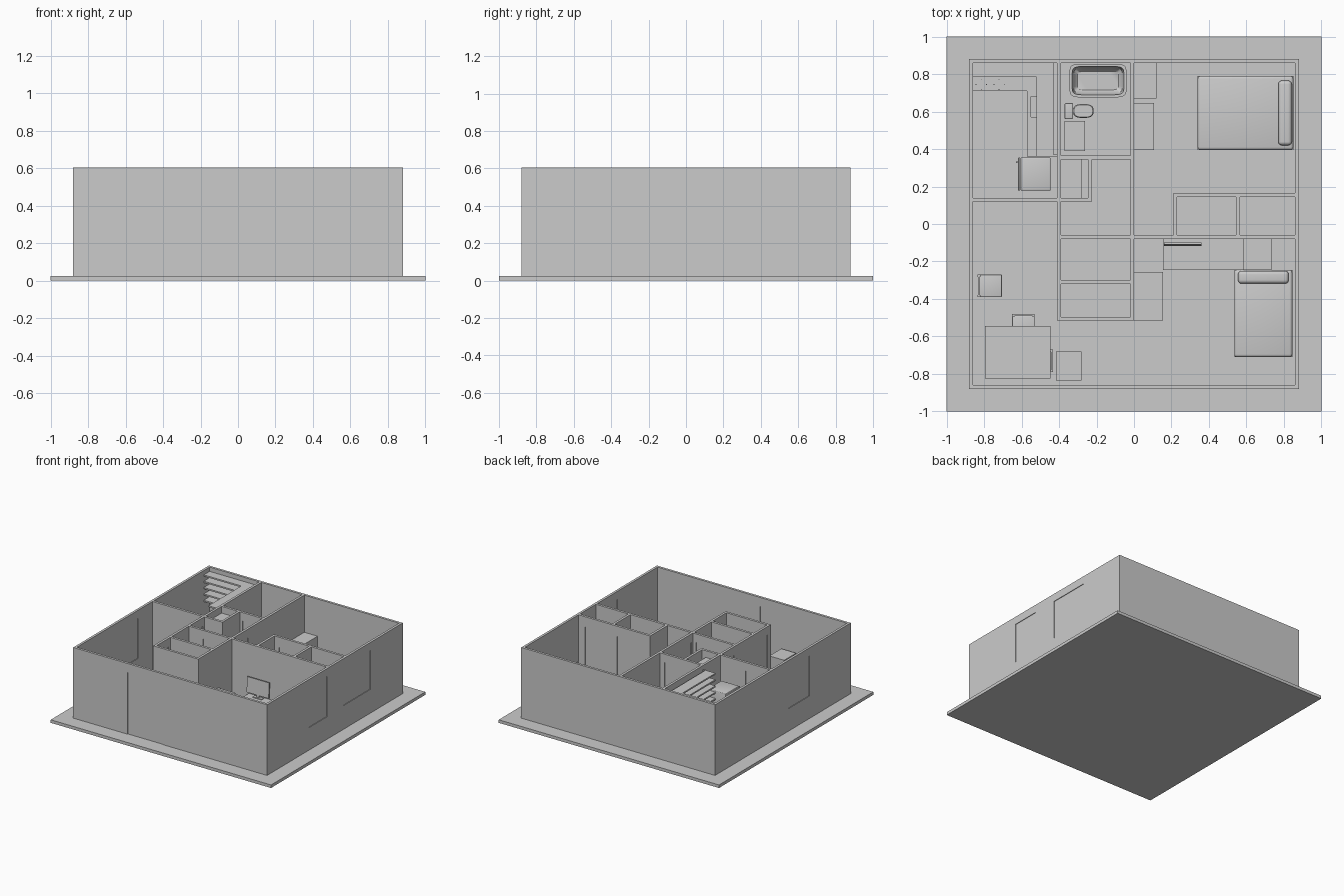
import bpy, bmesh, math
from mathutils import Matrix, Vector

if "Cube" in bpy.data.objects:
    bpy.data.objects.remove(bpy.data.objects["Cube"])

F, TOP = 0.025, 0.605          # floor level and wall top
DOOR = 0.535


def finish(bm, name, smooth=False):
    bmesh.ops.recalc_face_normals(bm, faces=bm.faces)
    me = bpy.data.meshes.new(name)
    bm.to_mesh(me)
    bm.free()
    ob = bpy.data.objects.new(name, me)
    bpy.context.collection.objects.link(ob)
    if smooth:
        bpy.ops.object.select_all(action='DESELECT')
        ob.select_set(True)
        bpy.context.view_layer.objects.active = ob
        bpy.ops.object.shade_smooth_by_angle(angle=math.radians(40))
    return ob


def boxes(name, items, bevel=0, segs=3, matrix=None):
    """One object out of boxes given as (x0, x1, y0, y1, z0, z1)."""
    bm = bmesh.new()
    for x0, x1, y0, y1, z0, z1 in items:
        m = Matrix.Translation(((x0 + x1) / 2, (y0 + y1) / 2, (z0 + z1) / 2))
        m = m @ Matrix.Diagonal((x1 - x0, y1 - y0, z1 - z0, 1))
        bmesh.ops.create_cube(bm, size=1, matrix=m)
    if bevel:
        bmesh.ops.bevel(bm, geom=bm.edges[:], offset=bevel, segments=segs,
                        profile=0.5, affect='EDGES')
    if matrix:
        bm.transform(matrix)
    return finish(bm, name, bool(bevel))


def loft(name, rings, power=2, n=40):
    """Skin of superellipse rings (cx, cy, rx, ry, z), capped at both ends."""
    bm = bmesh.new()
    loops = []
    for cx, cy, rx, ry, z in rings:
        vs = []
        for i in range(n):
            c, s = math.cos(2 * math.pi * i / n), math.sin(2 * math.pi * i / n)
            vs.append(bm.verts.new((cx + rx * math.copysign(abs(c) ** (2 / power), c),
                                    cy + ry * math.copysign(abs(s) ** (2 / power), s), z)))
        loops.append(vs)
    for a, b in zip(loops, loops[1:]):
        for i in range(n):
            j = (i + 1) % n
            bm.faces.new((a[i], a[j], b[j], b[i]))
    bm.faces.new(loops[0])
    bm.faces.new(loops[-1])
    return finish(bm, name, True)


def wall(name, axis, a0, a1, c, openings=()):
    """Wall run from a0 to a1, centred on c, with recessed door or window panels."""
    parts = []

    def add(s, e, z0, z1, half=0.01):
        if e > s and z1 > z0:
            parts.append((s, e, c - half, c + half, z0, z1) if axis == 'x'
                         else (c - half, c + half, s, e, z0, z1))
    pos = a0
    for s, e, z0, z1 in sorted(openings):
        add(pos, s, F, TOP)
        add(s, e, z1, TOP)
        add(s, e, F, z0)
        add(s, e, z0, z1, 0.005)
        pos = e
    add(pos, a1, F, TOP)
    boxes(name, parts)


# Slab and outer walls
boxes("base_slab", [(-1, 1, -1, 1, 0, F)])
wall("front_wall", 'x', -.88, .88, -.87, [(-.385, -.07, F, .53)])
wall("back_wall", 'x', -.88, .88, .87)
wall("right_wall", 'y', -.86, .86, .87, [(-.34, -.105, .21, .54), (.11, .46, .22, .54)])
wall("left_wall", 'y', -.86, .86, -.87, [(-.345, -.07, .21, .54)])

# Partitions
wall("kitchen_front_wall", 'x', -.86, -.41, .13, [(-.83, -.64, F, DOOR)])
wall("kitchen_side_wall", 'y', -.515, .86, -.40, [(-.47, -.345, F, DOOR), (-.04, .10, F, DOOR)])
wall("centre_wall", 'y', -.515, .86, -.01, [(-.04, .13, F, DOOR)])
wall("bathroom_front_wall", 'x', -.39, -.02, .355, [(-.2, -.06, F, DOOR)])
wall("utility_side_wall", 'y', .12, .345, -.235)
wall("utility_front_wall", 'x', -.39, -.245, .13)
wall("middle_wall_left", 'x', -.39, -.02, -.07, [(-.26, -.05, F, DOOR)])
wall("middle_wall_right", 'x', 0, .86, -.07)
wall("store_divider", 'x', -.39, -.02, -.31)
wall("store_front_wall", 'x', -.39, -.02, -.505)
wall("wardrobe_side_wall", 'y', -.06, .165, .22)
wall("wardrobe_back_wall", 'x', .23, .86, .155, [(.27, .51, F, .52), (.605, .8, F, .52)])
wall("wardrobe_divider", 'y', -.06, .145, .555)
boxes("utility_unit", [(-.39, -.277, .14, .345, F, .55)])

# Kitchen: counters with sink basin, shelves, hob, fridge
CT = .21
boxes("counter", [(-.86, -.57, .71, .86, F, CT), (-.57, -.41, .68, .86, F, CT),
                  (-.57, -.41, .36, .57, F, CT), (-.57, -.55, .57, .68, F, CT),
                  (-.45, -.41, .57, .68, F, CT), (-.55, -.45, .57, .68, F, .17)])
shelves = []
for i in range(5):
    z = .35 + .052 * i
    shelves += [(-.86, -.43, .785, .86, z, z + .012), (-.52, -.43, .36, .785, z, z + .012)]
boxes("wall_shelves", shelves + [(-.432, -.41, .36, .372, .35, .57)])
for i, x in enumerate((-.815, -.72)):
    y, r = .745, .034
    boxes(f"hob_plate_{i}", [(x - r, x + r, y - r, y + r, CT, CT + .006)])
    loft(f"burner_{i}", [(x, y, .026, .026, CT + .006), (x, y, .026, .026, CT + .012),
                         (x, y, .020, .020, CT + .012), (x, y, .020, .020, CT + .007)], n=24)
    boxes(f"burner_grate_{i}", [(x - .03, x + .03, y - .002, y + .002, CT + .01, CT + .015),
                                (x - .002, x + .002, y - .03, y + .03, CT + .01, CT + .015)])
boxes("fridge", [(-.605, -.445, .178, .355, F, .42)], .006)
boxes("fridge_doors", [(-.618, -.607, .178, .355, F + .005, .28),
                       (-.618, -.607, .178, .355, .285, .42)], .003)
boxes("fridge_handle", [(-.63, -.617, .325, .333, .2, .27), (-.63, -.617, .325, .333, .3, .36)])

# Bathroom: tub, toilet, basin cabinet
tx, ty = -.192, .765
loft("bathtub", [(tx, ty, .145, .085, F), (tx, ty, .152, .09, .14), (tx, ty, .152, .09, .15),
                 (tx, ty, .138, .076, .15), (tx, ty, .13, .068, .07), (tx, ty, .11, .05, .05)],
     power=7, n=64)
boxes("toilet_tank", [(-.37, -.325, .56, .645, .1, .21)], .006)
loft("toilet_bowl", [(-.285, .603, .045, .025, F), (-.28, .603, .04, .022, .06),
                     (-.27, .603, .054, .036, .11), (-.27, .603, .055, .037, .125),
                     (-.27, .603, .05, .033, .13)], power=2.8)
boxes("toilet_link", [(-.335, -.28, .585, .62, .07, .122)])
boxes("basin_cabinet", [(-.37, -.262, .39, .55, F, .2)])


# Beds: frame, mattress, pillow
def bed(name, x0, x1, y0, y1, pillow):
    boxes(name + "_frame", [(x0, x1, y0, y1, F + .02, .075)])
    legs = [(x, x + .02, y, y + .02, F, F + .02) for x in (x0, x1 - .02) for y in (y0, y1 - .02)]
    boxes(name + "_legs", legs)
    boxes(name + "_mattress", [(x0, x1, y0, y1, .075, .14)], .015)
    boxes(name + "_pillow", [pillow + (.135, .175)], .0195, 5)


bed("double_bed", .34, .85, .395, .79, (.77, .842, .42, .765))
bed("single_bed", .535, .845, -.71, -.245, (.555, .825, -.318, -.25))

# Bedroom storage and desk
boxes("chest_back", [(0, .12, .67, .86, F, .3)])
boxes("chest_front", [(0, .108, .395, .645, F, .27)])
boxes("dresser", [(0, .155, -.515, -.255, F, .27)])
boxes("desk", [(.155, .585, -.245, -.08, .185, .2), (.155, .17, -.245, -.08, F, .185),
               (.53, .585, -.245, -.08, F, .185)])
boxes("nightstand", [(.585, .735, -.245, -.08, F, .16)])
tilt = Matrix.Translation((.26, -.112, .225)) @ Matrix.Rotation(math.radians(-4), 4, 'X')
boxes("monitor", [(-.1, .1, -.006, .004, 0, .125)], matrix=tilt)
boxes("monitor_stand", [(.25, .27, -.115, -.105, .2, .24), (.22, .3, -.125, -.095, .2, .206)])

# Dining table and chairs
TX0, TX1, TY0, TY1 = -.795, -.445, -.825, -.545
boxes("dining_table", [(TX0, TX1, TY0, TY1, .185, .2)] +
      [(x, x + .02, y, y + .02, F, .185) for x in (TX0 + .01, TX1 - .03) for y in (TY0 + .01, TY1 - .03)])


def chair(name, x, y, angle):
    """Chair with its back at local +y, centred on x, y."""
    m = Matrix.Translation((x, y, F)) @ Matrix.Rotation(math.radians(angle), 4, 'Z')
    boxes(name + "_seat", [(-.06, .06, -.065, .055, .095, .112)], .005, matrix=m)
    boxes(name + "_legs", [(a, a + .012, b, b + .012, 0, .097) for a in (-.055, .043) for b in (-.06, .042)],
          matrix=m)
    posts = [(a, a + .012, .05, .064, .09, .235) for a in (-.06, .048)]
    rails = [(-.05, .05, .054, .062, z, z + .022) for z in (.135, .17, .21)]
    boxes(name + "_back", posts + rails, matrix=m)


chair("side_chair", -.77, -.33, 90)
chair("back_chair", -.59, -.545, 0)
chair("right_chair", -.497, -.73, -90)

# Small cabinet by the front wall
boxes("entry_cabinet", [(-.415, -.28, -.835, -.68, F, .25)])
